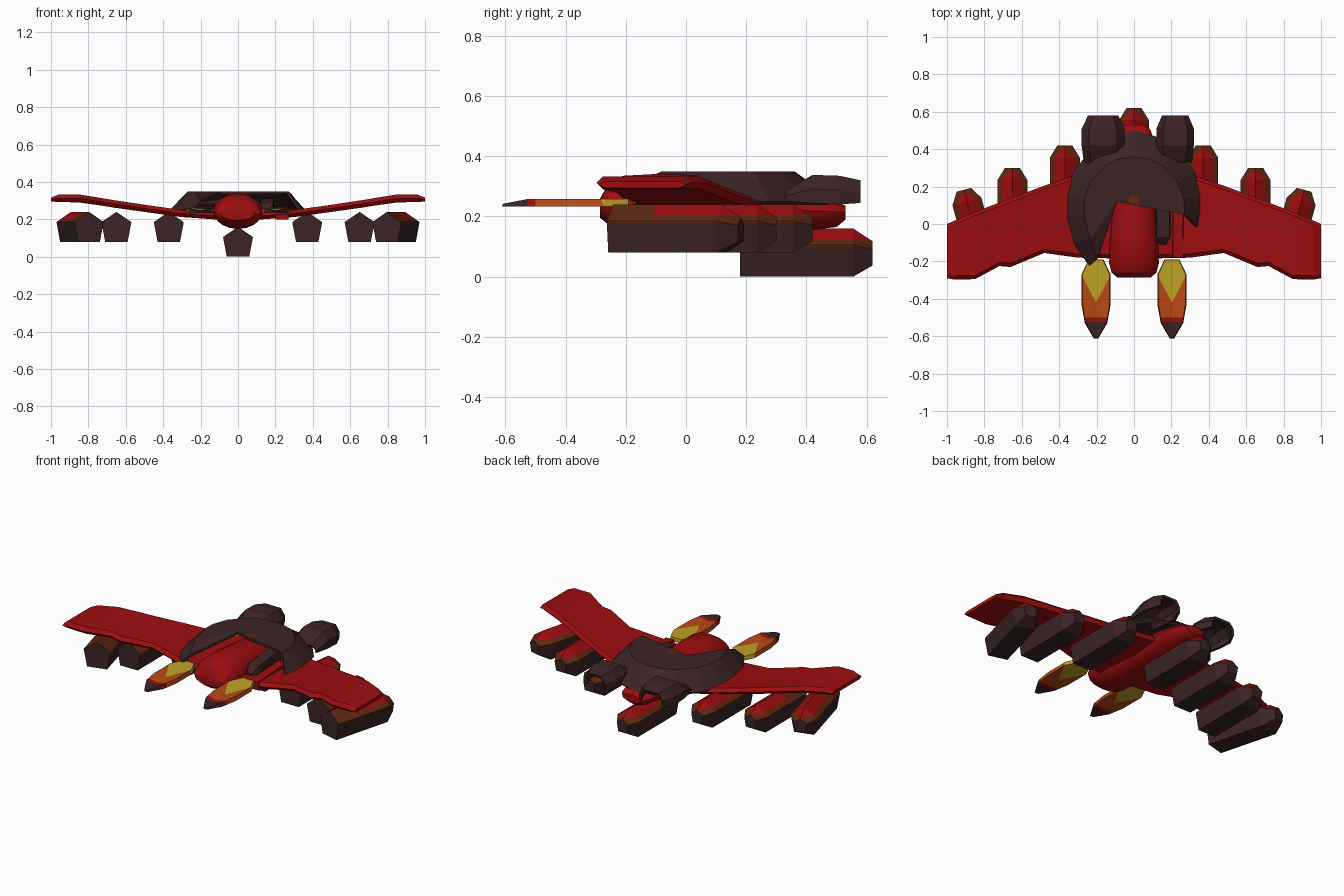
import bpy, bmesh, math
from mathutils import Vector, Matrix

if "Cube" in bpy.data.objects:
    bpy.data.objects.remove(bpy.data.objects["Cube"])


def material(name, rgb):
    m = bpy.data.materials.new(name)
    m.diffuse_color = (*rgb, 1)
    m.use_nodes = True
    m.node_tree.nodes["Principled BSDF"].inputs["Base Color"].default_value = m.diffuse_color
    return m


RED = material("deep red", (0.34, 0.004, 0.005))
DARK = material("dark maroon grey", (0.045, 0.017, 0.018))
BROWN = material("rust brown", (0.115, 0.02, 0.005))
ORANGE = material("burnt orange", (0.48, 0.068, 0.007))
YELLOW = material("mustard yellow", (0.52, 0.37, 0.02))


def finish(name, bm, mats):
    bmesh.ops.recalc_face_normals(bm, faces=bm.faces)
    me = bpy.data.meshes.new(name)
    bm.to_mesh(me)
    bm.free()
    for m in mats:
        me.materials.append(m)
    ob = bpy.data.objects.new(name, me)
    bpy.context.collection.objects.link(ob)
    return ob


def loft(bm, rings, caps=True, closed=True):
    """Join successive rings of points with quads."""
    vs = [[bm.verts.new(p) for p in r] for r in rings]
    n = len(vs[0])
    for a, b in zip(vs, vs[1:]):
        for i in range(n if closed else n - 1):
            j = (i + 1) % n
            bm.faces.new((a[i], a[j], b[j], b[i]))
    if caps:
        bm.faces.new(vs[0])
        bm.faces.new(vs[-1])
    return vs


def cut(bm, co, no):
    bmesh.ops.bisect_plane(bm, geom=bm.verts[:] + bm.edges[:] + bm.faces[:],
                           plane_co=co, plane_no=no)


# fuselage: rounded nose dome running back to a narrow tail
bm = bmesh.new()
rings = []
for y, w, zb, zm, zt in [(-.285, .09, .195, .23, .26), (-.26, .12, .175, .235, .305),
                         (-.21, .133, .155, .24, .335), (-.08, .128, .148, .24, .342),
                         (.11, .11, .148, .24, .332), (.38, .12, .15, .22, .27),
                         (.50, .09, .165, .215, .25), (.53, .065, .19, .215, .235)]:
    ring = []
    for i in range(16):
        a = math.tau * i / 16
        h = (zt - zm) if math.sin(a) > 0 else (zm - zb)
        ring.append((w * math.cos(a), y, zm + h * math.sin(a)))
    rings.append(ring)
loft(bm, rings)
body = finish("fuselage", bm, [RED])
bpy.context.view_layer.objects.active = body
body.select_set(True)
bpy.ops.object.shade_smooth_by_angle(angle=math.radians(30))

# wings: stations of x, front y, back y, bottom z, top z
stations = [(.06, -.185, .34, .195, .232), (.30, -.18, .265, .212, .25),
            (.48, -.155, .205, .237, .275), (.66, -.23, .137, .262, .302),
            (.72, -.225, .115, .272, .312), (.85, -.295, .065, .29, .333),
            (.96, -.297, .018, .293, .332), (1.0, -.29, .0, .295, .316)]
for s, side in ((1, "right"), (-1, "left")):
    bm = bmesh.new()
    loft(bm, [[(s * x, f, (zb + zt) / 2), (s * x, f + .02, zt), (s * x, b - .02, zt),
               (s * x, b, (zb + zt) / 2), (s * x, b - .02, zb), (s * x, f + .02, zb)]
              for x, f, b, zb, zt in stations])
    finish(side + "_wing", bm, [RED])

# raised red strip at the right wing root and dark arm beside the dome
bm = bmesh.new()
loft(bm, [[(.2, y, .2), (.27, y, .2), (.262, y, z), (.208, y, z)]
          for y, z in ((-.18, .25), (.1, .265))])
finish("wing_root_strip", bm, [RED])
bm = bmesh.new()
loft(bm, [[(.155 - w, y, .215), (.155 + w, y, .215), (.155 + w * .8, y, z), (.155 - w * .8, y, z)]
          for y, w, z in ((-.11, .02, .25), (-.07, .042, .285), (.14, .045, .31))])
finish("side_arm", bm, [DARK])

# collar shell: flat top, sloping skirt, cut open at the front with a long left horn
outer = [(-.24, -.225, .255), (-.325, -.10, .25), (-.365, .04, .25), (-.36, .15, .25),
         (-.325, .28, .25), (-.22, .41, .25), (-.11, .47, .25), (0, .50, .25), (.11, .47, .25),
         (.22, .41, .25), (.325, .28, .25), (.36, .15, .25), (.36, .07, .25), (.34, -.02, .25)]
inner = [(-.2, -.19, .30), (-.235, -.08, .35)]
for p in outer[2:-2]:
    d = (Vector(p[:2]) - Vector((0, .09))).normalized() * .27
    inner.append((d.x, d.y + .09, .35))
inner += [(.27, .085, .35), (.268, .05, .35)]
bm = bmesh.new()
low, high = loft(bm, [outer, inner], caps=False, closed=False)
hub = bm.verts.new((-.09, .12, .35))
for a, b in zip(high, high[1:]):
    bm.faces.new((a, b, hub))
shell = finish("collar_shell", bm, [DARK])
if sum(p.normal.z for p in shell.data.polygons) < 0:
    shell.data.flip_normals()
mod = shell.modifiers.new("thickness", "SOLIDIFY")
mod.thickness, mod.offset = .015, -1

# small rust patch on the collar
bm = bmesh.new()
bmesh.ops.create_circle(bm, cap_ends=True, segments=8, radius=.03,
                        matrix=Matrix.Translation((0, .13, .3515)))
finish("collar_patch", bm, [BROWN])

# rear cowls: arched half shells, open underneath
for name, cx, w in (("left_cowl", -.165, .115), ("right_cowl", .22, .1)):
    bm = bmesh.new()
    loft(bm, [[(cx - k, y, zb), (cx - k, y, zb + (zt - zb) * .5), (cx - k * .65, y, zt),
               (cx + k * .65, y, zt), (cx + k, y, zb + (zt - zb) * .5), (cx + k, y, zb)]
              for y, k, zb, zt in ((.33, w * .9, .25, .285), (.42, w, .245, .338),
                                   (.51, w, .24, .335), (.58, w * .7, .245, .32))],
         caps=False, closed=False)
    cowl = finish(name, bm, [DARK])
    if sum(p.normal.z * p.area for p in cowl.data.polygons) < 0:
        cowl.data.flip_normals()
    mod = cowl.modifiers.new("thickness", "SOLIDIFY")
    mod.thickness, mod.offset = .015, -1

# front blades: thin plates striped yellow, orange, red and dark
half = [(.04, -.19), (.078, -.27), (.078, -.43), (.06, -.53), (.012, -.612)]
for s, side in ((1, "right"), (-1, "left")):
    bm = bmesh.new()
    outline = half + [(-x, y) for x, y in reversed(half)]
    loft(bm, [[(x, y, .233) for x, y in outline],
              [(x * .93, y * .985 - .004, .258 if y > -.6 else .242) for x, y in outline]])
    cut(bm, (0, 0, 0), (1, 0, 0))
    for k in (1, -1):
        cut(bm, (0, -.42, 0), (k * 1.9, -1, 0))
    for y in (-.50, -.525):
        cut(bm, (0, y, 0), (0, 1, 0))
    for f in bm.faces:
        c = f.calc_center_median()
        if c.y < -.525:
            f.material_index = 3
        elif c.y < -.50:
            f.material_index = 2
        elif c.y < -.42 + 1.9 * abs(c.x):
            f.material_index = 1
    bmesh.ops.translate(bm, verts=bm.verts, vec=(s * .203, 0, 0))
    finish(side + "_blade", bm, [YELLOW, ORANGE, RED, DARK])

# hanging pods: five-sided, dark below, rust band, red crown
section = [(0, .16), (.08, .105), (.06, 0), (-.06, 0), (-.08, .105)]


def pod(name, x, y, z, yaw):
    bm = bmesh.new()
    rings = [[(px * k, py, .075 + (pz - .075) * k) for px, pz in section]
             for py, k in ((-.22, 1), (.155, 1), (.22, .5))]
    loft(bm, rings)
    for h in (.098, .122):
        cut(bm, (0, 0, h), (0, 0, 1))
    cut(bm, (0, -.07, 0), (0, 1, 0))
    for f in bm.faces:
        c = f.calc_center_median()
        if c.z > .098 and abs(c.y) < .21:
            f.material_index = 2 if c.z > .122 and c.y > -.07 else 1
    bm.transform(Matrix.Translation((x, y, z)) @ Matrix.Rotation(yaw, 4, "Z"))
    finish(name, bm, [DARK, BROWN, RED])


pod("centre_pod", 0, .40, 0, 0)
for s, side in ((1, "right"), (-1, "left")):
    pod(side + "_inner_pod", s * .37, .20, .08, 0)
    pod(side + "_middle_pod", s * .65, .08, .08, 0)
    pod(side + "_outer_pod", s * .853, -.03, .08, -s * math.radians(15))
